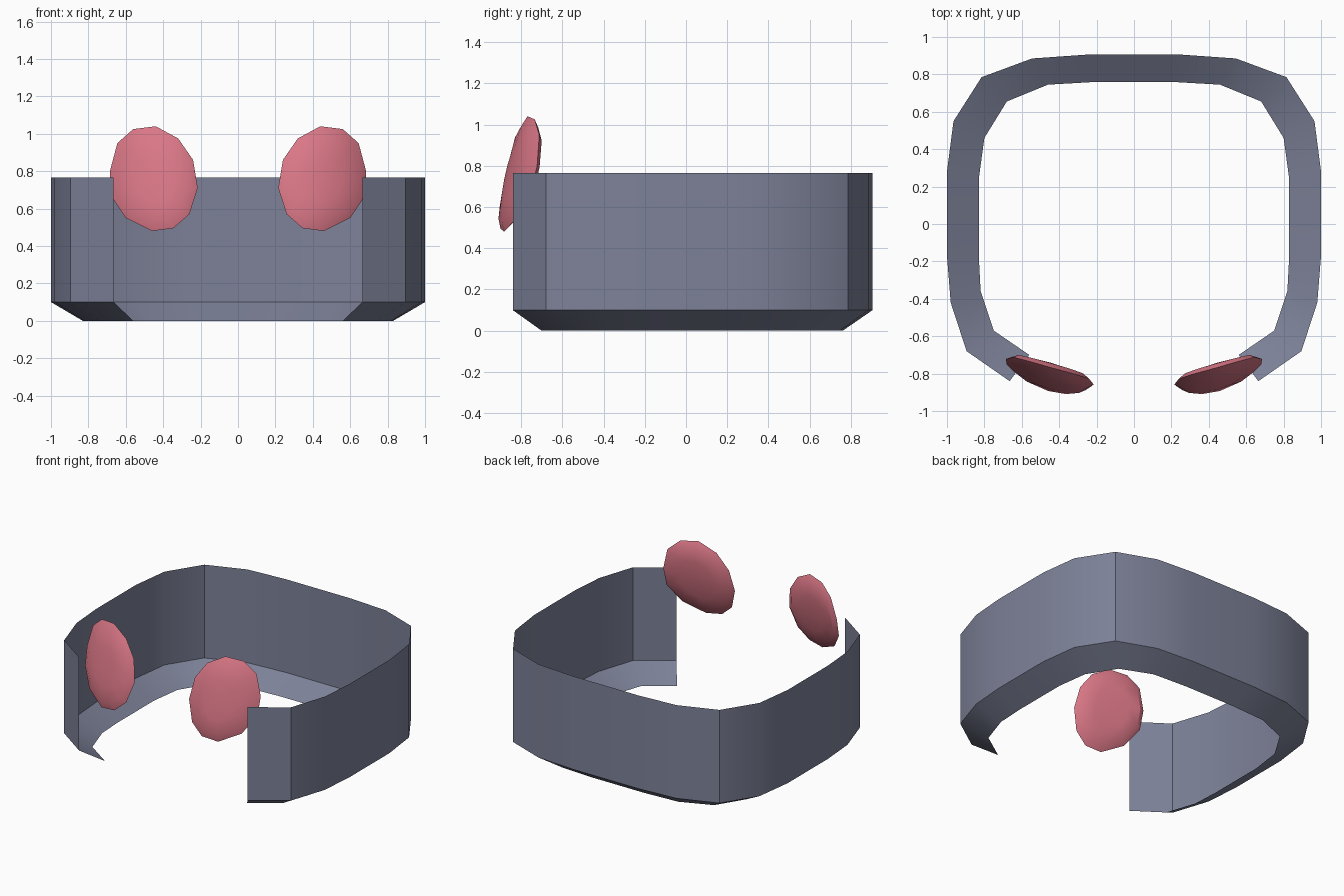
import bpy, bmesh, math

cube = bpy.data.objects.get("Cube")
if cube:
    bpy.data.objects.remove(cube)


def material(name, rgb):
    m = bpy.data.materials.new(name)
    m.use_nodes = True
    m.diffuse_color = (*rgb, 1)
    m.node_tree.nodes["Principled BSDF"].inputs["Base Color"].default_value = (*rgb, 1)
    return m


def finish(bm, name, mat):
    mesh = bpy.data.meshes.new(name)
    bm.to_mesh(mesh)
    bm.free()
    obj = bpy.data.objects.new(name, mesh)
    bpy.context.collection.objects.link(obj)
    mesh.materials.append(mat)
    bpy.ops.object.select_all(action='DESELECT')
    obj.select_set(True)
    bpy.context.view_layer.objects.active = obj
    bpy.ops.object.shade_smooth_by_angle(angle=math.radians(30))
    return obj


slate = material("slate blue", (0.205, 0.222, 0.315))
pink = material("rose pink", (0.70, 0.185, 0.24))

# Open band: left half of the wall outline and of the inner lip, front to back
WALL = [(0.665, -0.84), (0.895, -0.68), (0.98, -0.42), (1.0, -0.17), (1.0, 0.28),
        (0.965, 0.55), (0.815, 0.785), (0.545, 0.885), (0.26, 0.905)]
LIP = [(0.56, -0.70), (0.75, -0.57), (0.82, -0.36), (0.83, -0.17), (0.83, 0.24),
       (0.80, 0.46), (0.68, 0.655), (0.46, 0.745), (0.20, 0.76)]


def both_sides(half):
    return half + [(-x, y) for x, y in reversed(half)]


bm = bmesh.new()
rows = [[bm.verts.new((x, y, z)) for x, y in both_sides(half)]
        for half, z in ((LIP, 0.0), (WALL, 0.10), (WALL, 0.765))]
for low, high in zip(rows, rows[1:]):
    for i in range(len(low) - 1):
        bm.faces.new((low[i], low[i + 1], high[i + 1], high[i]))
finish(bm, "band", slate)

# Cheek pads: a twelve-sided rim (x, z) around the pad centre, domed on both sides
CX, CZ = 0.45, 0.76
RIM = [(0.685, 0.80), (0.645, 0.95), (0.56, 1.025), (0.44, 1.04), (0.32, 0.975),
       (0.24, 0.86), (0.215, 0.71), (0.26, 0.57), (0.345, 0.495), (0.46, 0.48),
       (0.60, 0.55), (0.68, 0.67)]
# rings from front to back: scale of the rim, depth offset
RINGS = [(0.45, -0.032), (0.82, -0.022), (1.0, 0.0), (0.85, 0.032), (0.5, 0.055)]


def pad_point(side, dx, dz, offset):
    y = -0.825 + 0.25 * dx + 0.21 * dz + 0.65 * dx * dx + offset
    return (side * (CX + dx), y, CZ + dz)


for side, name in ((1, "left_cheek_pad"), (-1, "right_cheek_pad")):
    bm = bmesh.new()
    rings = [[bm.verts.new(pad_point(side, (x - CX) * s, (z - CZ) * s, o)) for x, z in RIM]
             for s, o in RINGS]
    n = len(RIM)
    for a, b in zip(rings, rings[1:]):
        for i in range(n):
            j = (i + 1) % n
            bm.faces.new((a[i], a[j], b[j], b[i]))
    for ring, offset in ((rings[0], -0.036), (rings[-1], 0.062)):
        tip = bm.verts.new(pad_point(side, 0, 0, offset))
        for i in range(n):
            bm.faces.new((ring[i], ring[(i + 1) % n], tip))
    bmesh.ops.recalc_face_normals(bm, faces=bm.faces)
    finish(bm, name, pink)
